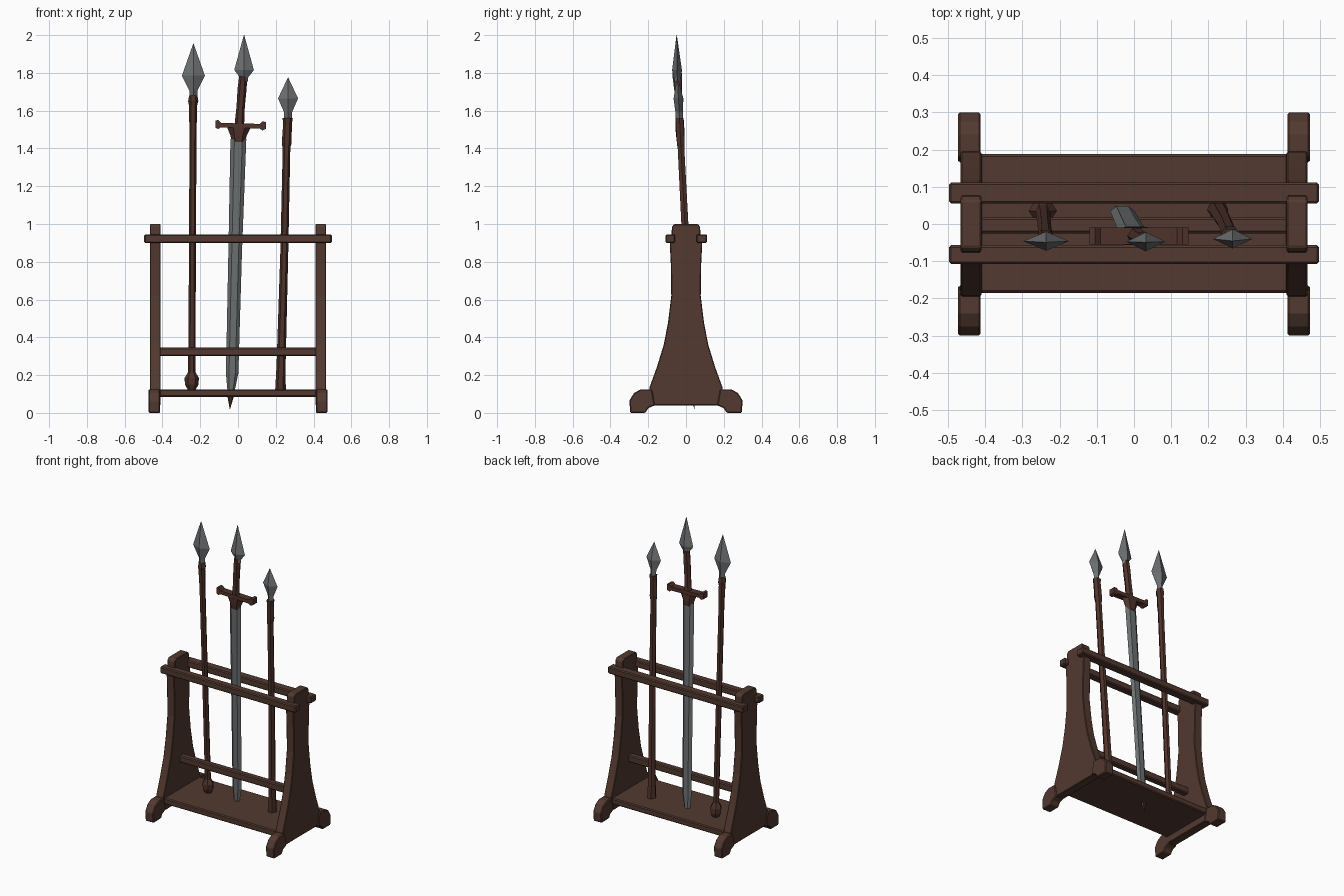
import bpy, bmesh, math


def material(name, r, g, b):
    m = bpy.data.materials.new(name)
    m.diffuse_color = (r, g, b, 1)
    return m


WOOD = material("rack wood", 0.084, 0.041, 0.029)
SHAFT = material("weapon wood", 0.080, 0.033, 0.024)
STEEL = material("dull steel", 0.155, 0.165, 0.170)


def finish(name, bm, mat, bevel=0):
    bmesh.ops.recalc_face_normals(bm, faces=bm.faces)
    me = bpy.data.meshes.new(name)
    bm.to_mesh(me)
    bm.free()
    me.materials.append(mat)
    ob = bpy.data.objects.new(name, me)
    bpy.context.collection.objects.link(ob)
    if bevel:
        mod = ob.modifiers.new("worn edges", 'BEVEL')
        mod.width = bevel
        mod.segments = 1
    return ob


def prism(name, profile, axis, lo, hi, mat, bevel=0):
    """Extrude a 2D profile along x (profile is y,z) or along y (profile is x,z)."""
    bm = bmesh.new()
    ends = []
    for d in (lo, hi):
        ends.append([bm.verts.new((d, a, z) if axis == 'x' else (a, d, z)) for a, z in profile])
    n = len(profile)
    bm.faces.new(ends[0])
    bm.faces.new(ends[1])
    for i in range(n):
        j = (i + 1) % n
        bm.faces.new((ends[0][i], ends[0][j], ends[1][j], ends[1][i]))
    return finish(name, bm, mat, bevel)


def box(name, x0, x1, y0, y1, z0, z1, mat, bevel=0.006):
    return prism(name, [(y0, z0), (y1, z0), (y1, z1), (y0, z1)], 'x', x0, x1, mat, bevel)


def lean(z):
    # weapons lean forward as they rise
    return 0.045 - 0.051 * min(z, 1.85)


def loft(name, rings, sides, mat):
    """Skin rings of (x, z, half width, half depth) along the leaning weapon line."""
    bm = bmesh.new()
    loops = []
    for x, z, rx, ry in rings:
        loops.append([bm.verts.new((x + rx * math.cos(2 * math.pi * k / sides),
                                    lean(z) + ry * math.sin(2 * math.pi * k / sides), z))
                      for k in range(sides)])
    for a, b in zip(loops, loops[1:]):
        for i in range(sides):
            j = (i + 1) % sides
            bm.faces.new((a[i], a[j], b[j], b[i]))
    bm.faces.new(loops[0])
    bm.faces.new(loops[-1])
    return finish(name, bm, mat)


def spearhead(name, x, base, wide, tip, half):
    loft(name, [(x, base, 0.02, 0.02), (x, base + 0.35 * (wide - base), 0.022, 0.02),
                (x, wide, half, 0.026), (x, tip, 0.001, 0.001)], 4, STEEL)


# side panels: flared board with a narrow waist and a post on top
half = [(0.175, 0.04), (0.195, 0.13), (0.155, 0.24), (0.118, 0.36), (0.095, 0.48),
        (0.078, 0.62), (0.080, 0.78), (0.086, 0.90), (0.076, 0.945), (0.075, 0.985), (0.062, 1.0)]
panel = half + [(-y, z) for y, z in reversed(half)]
foot = [(0.165, 0.04), (0.20, 0.025), (0.215, 0.0), (0.295, 0.0), (0.30, 0.065),
        (0.275, 0.105), (0.24, 0.125), (0.18, 0.125)]
for side, s in (("left", -1), ("right", 1)):
    prism(side + "_side_panel", panel, 'x', s * 0.41, s * 0.466, WOOD, 0.004)
    for end, t in (("front", -1), ("back", 1)):
        prism(f"{side}_{end}_foot", [(t * y, z) for y, z in foot], 'x',
              s * 0.412, s * 0.473, WOOD, 0.005)

# shelf, lower rail and the two top rails
box("shelf", -0.415, 0.415, -0.185, 0.188, 0.085, 0.125, WOOD)
box("lower_rail", -0.415, 0.415, -0.025, 0.018, 0.30, 0.345, WOOD)
box("front_top_rail", -0.497, 0.497, -0.108, -0.057, 0.90, 0.945, WOOD)
box("back_top_rail", -0.497, 0.497, 0.055, 0.112, 0.90, 0.945, WOOD)

# tall spear on the left
loft("tall_spear_shaft", [(-0.245, 0.13, 0.02, 0.02), (-0.241, 0.9, 0.018, 0.02),
                          (-0.238, 1.53, 0.019, 0.02)], 6, SHAFT)
loft("tall_spear_collar", [(-0.238, 1.52, 0.018, 0.019), (-0.238, 1.56, 0.022, 0.022),
                           (-0.238, 1.63, 0.022, 0.022), (-0.237, 1.65, 0.027, 0.026),
                           (-0.237, 1.68, 0.022, 0.022)], 6, SHAFT)
loft("tall_spear_knob", [(-0.245, 0.125, 0.022, 0.022), (-0.245, 0.15, 0.036, 0.034),
                         (-0.245, 0.185, 0.038, 0.034), (-0.245, 0.215, 0.02, 0.02)], 6, SHAFT)
spearhead("tall_spear_head", -0.236, 1.665, 1.785, 1.955, 0.061)

# short spear on the right
loft("short_spear_shaft", [(0.225, 0.125, 0.028, 0.03), (0.228, 0.25, 0.024, 0.025),
                           (0.245, 0.85, 0.021, 0.022), (0.258, 1.45, 0.02, 0.02)], 6, SHAFT)
loft("short_spear_collar", [(0.256, 1.40, 0.02, 0.021), (0.258, 1.43, 0.026, 0.024),
                            (0.262, 1.53, 0.023, 0.023), (0.263, 1.56, 0.027, 0.025)], 6, SHAFT)
spearhead("short_spear_head", 0.265, 1.555, 1.665, 1.775, 0.053)

# sword resting point down, with a spear-shaped pommel
loft("sword_blade", [(-0.038, 0.095, 0.016, 0.012), (-0.031, 0.21, 0.033, 0.016),
                     (-0.015, 0.85, 0.036, 0.017), (0.002, 1.45, 0.042, 0.018)], 6, STEEL)
loft("sword_tip", [(-0.043, 0.02, 0.001, 0.001), (-0.038, 0.10, 0.02, 0.013)], 6, SHAFT)
loft("sword_collar", [(0.003, 1.435, 0.036, 0.022), (0.003, 1.465, 0.042, 0.026),
                      (0.005, 1.51, 0.062, 0.028)], 6, SHAFT)
prism("sword_guard", [(-0.12, 1.51), (-0.105, 1.503), (-0.09, 1.512), (0.115, 1.505), (0.13, 1.495),
                      (0.147, 1.503), (0.147, 1.54), (0.13, 1.543), (0.115, 1.53), (-0.09, 1.535),
                      (-0.105, 1.55), (-0.12, 1.548)], 'y', -0.055, -0.01, SHAFT)
loft("sword_grip", [(0.006, 1.51, 0.026, 0.024), (0.014, 1.62, 0.022, 0.022),
                    (0.022, 1.72, 0.024, 0.023), (0.027, 1.78, 0.021, 0.021)], 6, SHAFT)
spearhead("sword_pommel_head", 0.032, 1.755, 1.815, 2.0, 0.052)
